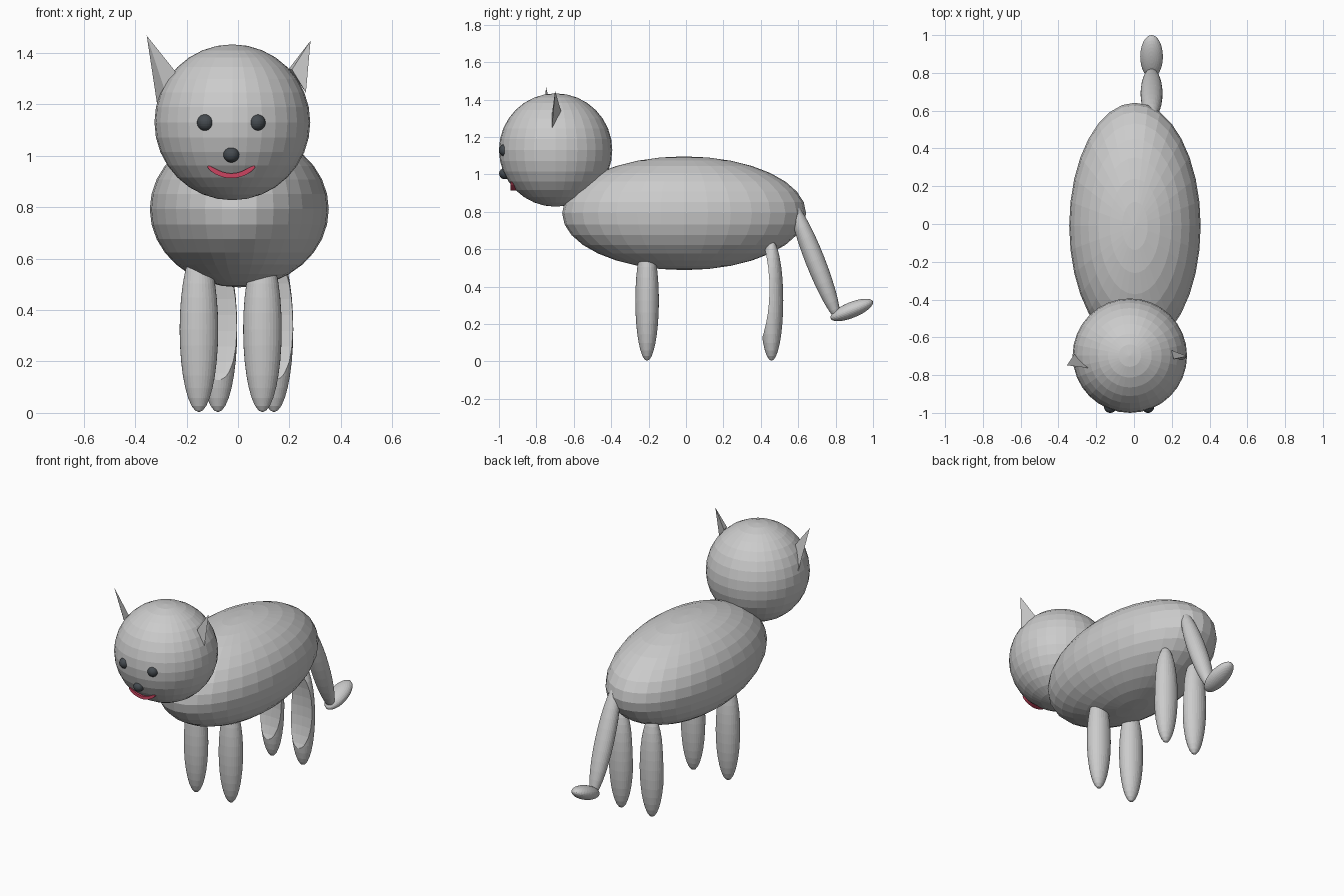
import bpy, bmesh
from math import radians, sin, cos, pi
from mathutils import Vector, Matrix

if "Cube" in bpy.data.objects:
    bpy.data.objects.remove(bpy.data.objects["Cube"])


def material(name, color):
    m = bpy.data.materials.new(name)
    m.diffuse_color = color
    m.use_nodes = True
    m.node_tree.nodes["Principled BSDF"].inputs["Base Color"].default_value = m.diffuse_color
    return m


DARK = material("dark_grey", (0.06, 0.07, 0.08, 1))
RED = material("red", (0.6, 0.06, 0.12, 1))


def add(name, bm, mat=None):
    bmesh.ops.recalc_face_normals(bm, faces=bm.faces[:])
    me = bpy.data.meshes.new(name)
    bm.to_mesh(me)
    bm.free()
    ob = bpy.data.objects.new(name, me)
    bpy.context.scene.collection.objects.link(ob)
    if mat:
        me.materials.append(mat)
    return ob


def ellipsoid(name, center, radii, tilt=0, mat=None):
    """Faceted UV sphere, scaled, tilted about x and placed."""
    bm = bmesh.new()
    bmesh.ops.create_uvsphere(bm, u_segments=32, v_segments=16, radius=1)
    m = (Matrix.Translation(center) @ Matrix.Rotation(radians(tilt), 4, 'X')
         @ Matrix.Diagonal((*radii, 1)))
    bmesh.ops.transform(bm, matrix=m, verts=bm.verts[:])
    return add(name, bm, mat)


# Body and head
ellipsoid("body", (0.005, -0.01, 0.792), (0.348, 0.652, 0.304))
ellipsoid("head", (-0.022, -0.697, 1.13), (0.303,) * 3)

# Front legs
for side, x in (("right", -0.152), ("left", 0.095)):
    ellipsoid("front_leg_" + side, (x, -0.208, 0.325), (0.075, 0.063, 0.322))

# Back legs, hollowed along their front side
for side, x in (("right", -0.078), ("left", 0.14)):
    leg = ellipsoid("back_leg_" + side, (x, 0.457, 0.325), (0.075, 0.063, 0.322))
    cutter = ellipsoid("leg_cutter_" + side, (x, 0.335, 0.38), (0.2, 0.12, 0.32))
    cutter.hide_render = True
    cutter.display_type = 'WIRE'
    mod = leg.modifiers.new("hollow", 'BOOLEAN')
    mod.operation = 'DIFFERENCE'
    mod.solver = 'EXACT'
    mod.object = cutter

# Tail
ellipsoid("tail", (0.093, 0.69, 0.54), (0.058, 0.052, 0.34), 21.5)
ellipsoid("tail_tip", (0.093, 0.886, 0.275), (0.06, 0.122, 0.042), 22)

# Eyes and nose
for side, x in (("right", -0.126), ("left", 0.074)):
    ellipsoid("eye_" + side, (x, -0.967, 1.129), (0.033,) * 3, mat=DARK)
ellipsoid("nose", (-0.026, -0.968, 1.004), (0.031, 0.031, 0.03), mat=DARK)

# Ears: thin three-sided spikes (tip, then the base corners)
EARS = {
    "ear_right": [(-0.355, -0.748, 1.467), (-0.315, -0.688, 1.203),
                  (-0.243, -0.762, 1.327), (-0.28, -0.74, 1.24)],
    "ear_left": [(0.282, -0.70, 1.447), (0.264, -0.717, 1.246),
                 (0.198, -0.668, 1.338), (0.21, -0.715, 1.335)],
}
for name, pts in EARS.items():
    bm = bmesh.new()
    v = [bm.verts.new(p) for p in pts]
    for a, b, c in ((0, 1, 2), (0, 2, 3), (0, 3, 1), (1, 3, 2)):
        bm.faces.new((v[a], v[b], v[c]))
    add(name, bm)

# Mouth: a crescent with rounded ends, pushed into the head
bm = bmesh.new()
N = 16
rows = []
for i in range(N + 1):
    t = -1 + 2 * i / N
    x = -0.026 + 0.091 * t
    mid = 0.922 + 0.037 * t * t
    half = 0.0095 * (1 - 0.6 * abs(t) ** 8)
    slope = Vector((1, 0, 0.8 * t)).normalized()
    n = Vector((-slope.z, 0, slope.x)) * half
    rows.append([bm.verts.new(Vector((x, y, mid)) + s * n)
                 for y, s in ((-0.937, 1), (-0.937, -1), (-0.87, -1), (-0.87, 1))])
for a, b in zip(rows, rows[1:]):
    for k in range(4):
        j = (k + 1) % 4
        bm.faces.new((a[k], a[j], b[j], b[k]))
bm.faces.new(rows[0])
bm.faces.new(rows[-1])
add("mouth", bm, RED)
